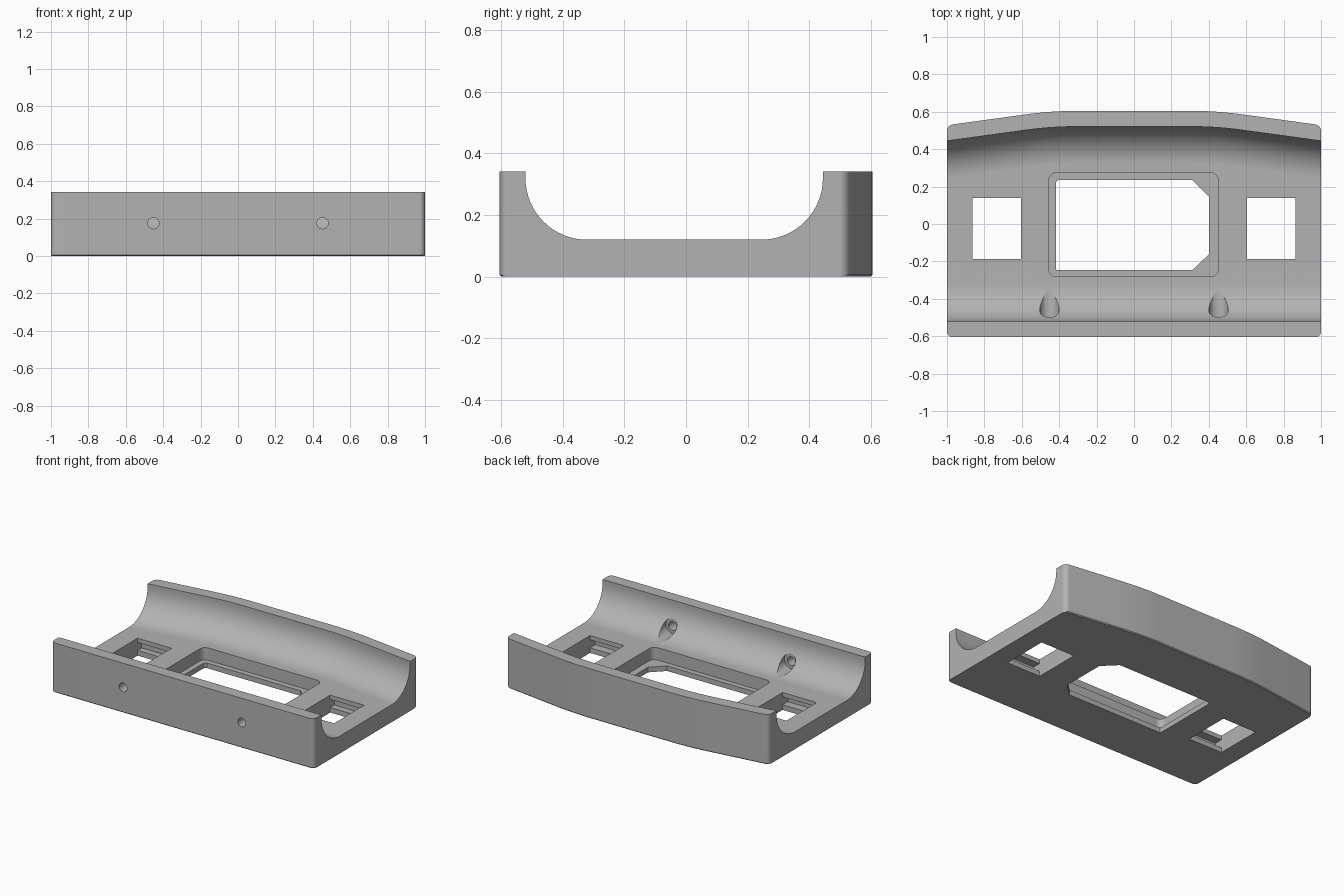
import bpy, bmesh, math
from math import sin, cos, pi, sqrt

cube = bpy.data.objects.get("Cube")
if cube:
    bpy.data.objects.remove(cube, do_unlink=True)

grey = bpy.data.materials.new("plain grey")
grey.use_nodes = True
colour = (0.45, 0.45, 0.45, 1)
grey.diffuse_color = colour
grey.node_tree.nodes["Principled BSDF"].inputs["Base Color"].default_value = colour

HEIGHT, FLOOR, WALL, COVE, CORNER, CHAMFER = 0.342, 0.12, 0.084, 0.2, 0.03, 0.006
FRONT, BACK = -0.605, 0.605


def make_object(name, bm):
    bmesh.ops.recalc_face_normals(bm, faces=bm.faces)
    mesh = bpy.data.meshes.new(name)
    bm.to_mesh(mesh)
    bm.free()
    mesh.materials.append(grey)
    obj = bpy.data.objects.new(name, mesh)
    bpy.context.collection.objects.link(obj)
    return obj


def loft(name, rings):
    """Skin closed rings of equal length and cap both ends."""
    bm = bmesh.new()
    loops = [[bm.verts.new(p) for p in ring] for ring in rings]
    for a, b in zip(loops, loops[1:]):
        for i in range(len(a)):
            j = (i + 1) % len(a)
            bm.faces.new((a[i], a[j], b[j], b[i]))
    bm.faces.new(loops[0])
    bm.faces.new(loops[-1])
    return make_object(name, bm)


def prism(name, outline, z0, z1):
    return loft(name, [[(x, y, z) for x, y in outline] for z in (z0, z1)])


def rectangle(x0, x1, y0, y1):
    return [(x0, y0), (x1, y0), (x1, y1), (x0, y1)]


def rounded(x0, x1, y0, y1, r):
    pts = []
    for k, (cx, cy) in enumerate(rectangle(x0 + r, x1 - r, y0 + r, y1 - r)):
        for i in range(9):
            a = pi + (k + i / 8) * pi / 2
            pts.append((cx + r * cos(a), cy + r * sin(a)))
    return pts


def rod(name, x, z, r, y0, y1):
    ring = [(x + r * cos(i * pi / 20), z + r * sin(i * pi / 20)) for i in range(40)]
    return loft(name, [[(px, y, pz) for px, pz in ring] for y in (y0, y1)])


def back_line(x):
    """Rear wall: straight in the middle, swept forward at the ends."""
    start, end, slope = 0.3, 0.58, 0.137
    x = abs(x)
    if x <= start:
        return BACK
    if x <= end:
        return BACK - slope * (x - start) ** 2 / (2 * (end - start))
    return BACK - slope * (x - (start + end) / 2)


def section(x):
    """Trough cross-section with coved walls; outer corners are rounded in plan."""
    over = max(0, abs(x) - (1 - CORNER))
    inset = CORNER - sqrt(max(0, CORNER ** 2 - over ** 2))
    front, back = FRONT + inset, back_line(x) - inset
    inner_front, inner_back = FRONT + WALL, back_line(x) - WALL
    pts = [(front + CHAMFER, 0), (front, CHAMFER), (front, HEIGHT), (inner_front, HEIGHT)]
    arc = [(COVE * (1 - cos(i * pi / 32)), FLOOR + COVE * (1 - sin(i * pi / 32)))
           for i in range(17)]
    pts += [(inner_front + d, z) for d, z in arc]
    pts += [(inner_back - d, z) for d, z in reversed(arc)]
    pts += [(inner_back, HEIGHT), (back, HEIGHT), (back, CHAMFER), (back - CHAMFER, 0)]
    return [(x, y, z) for y, z in pts]


# Main tray
half = [1 - CORNER + CORNER * sin(i * pi / 12) for i in range(7)]
half += [0.3 + 0.28 * i / 10 for i in range(11)] + [0.78]
stations = sorted([-x for x in half] + half)
tray = loft("tray", [section(x) for x in stations])

# Central display pocket and its clipped-corner opening
cutters = [
    prism("pocket_cutter", rounded(-0.455, 0.45, -0.282, 0.274, 0.04), 0.035, 0.2),
    prism("window_cutter", [(-0.415, -0.245), (0.315, -0.245), (0.402, -0.16),
                            (0.402, 0.145), (0.312, 0.236), (-0.403, 0.236),
                            (-0.418, 0.222), (-0.418, -0.235)], -0.1, 0.06),
]

# Side sockets with undercut latch slots, and counterbored screw holes
for side, word in ((-1, "right"), (1, "left")):
    x0, x1 = sorted((side * 0.604, side * 0.863))
    cutters += [
        prism(word + "_socket_cutter", rectangle(x0, x1, -0.188, 0.14), -0.1, 0.2),
        prism(word + "_latch_cutter", rectangle(x0, x1, -0.245, 0.185), 0.035, 0.09),
        rod(word + "_screw_cutter", side * 0.452, 0.175, 0.03, -0.7, -0.45),
        rod(word + "_counterbore_cutter", side * 0.452, 0.175, 0.052, -0.5, -0.3),
    ]

bpy.ops.object.select_all(action="DESELECT")
bpy.context.view_layer.objects.active = tray
tray.select_set(True)
for cutter in cutters:
    cutter.hide_render = True
    mod = tray.modifiers.new(cutter.name, "BOOLEAN")
    mod.operation, mod.solver, mod.object = "DIFFERENCE", "EXACT", cutter
    bpy.ops.object.modifier_apply(modifier=mod.name)
    bpy.data.objects.remove(cutter, do_unlink=True)

# Smooth coves with crisp edges
bpy.ops.object.shade_smooth_by_angle(angle=math.radians(30))
weighted = tray.modifiers.new("weighted_normals", "WEIGHTED_NORMAL")
weighted.keep_sharp = True
